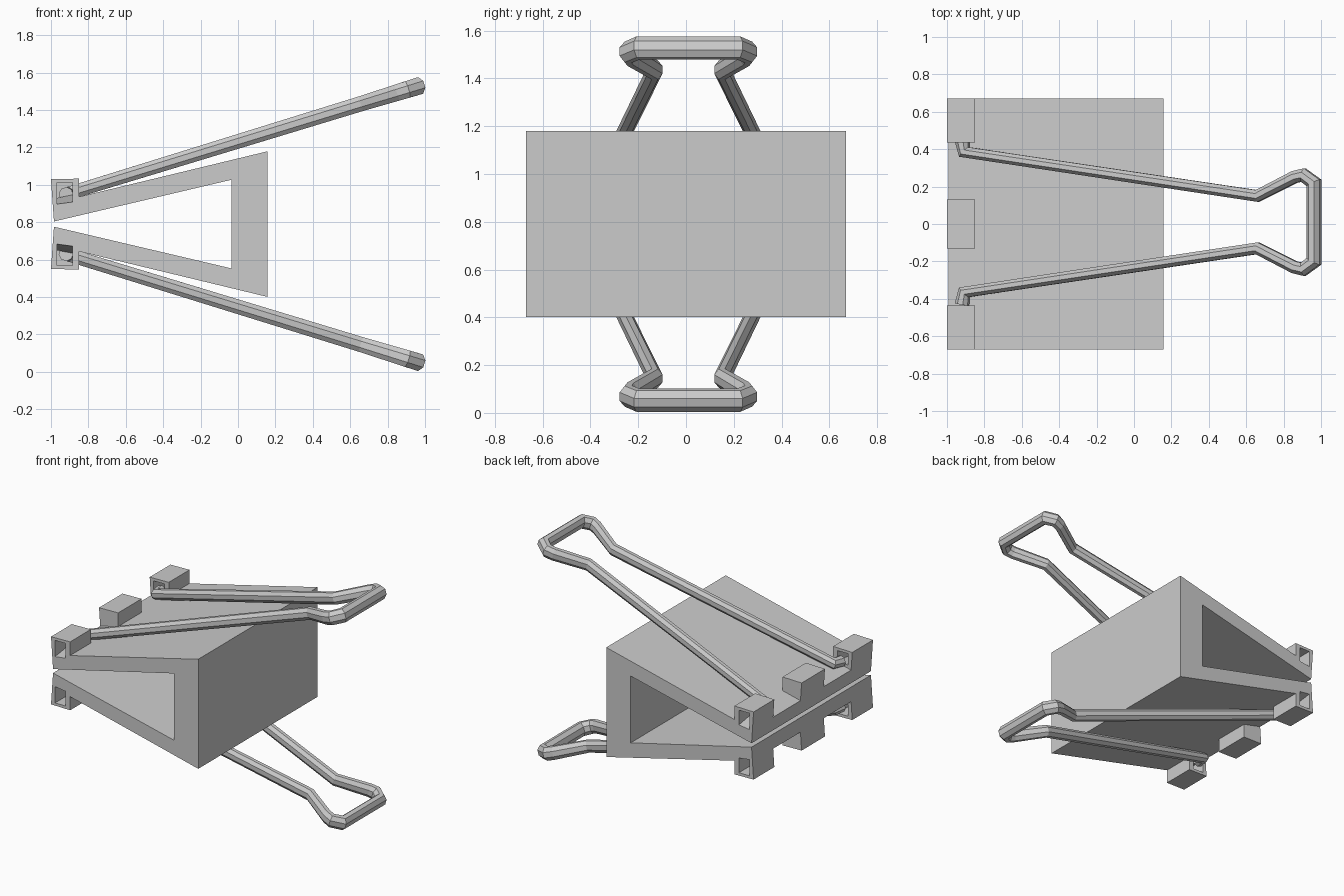
import bpy, bmesh, math
from mathutils import Vector

if "Cube" in bpy.data.objects:
    bpy.data.objects.remove(bpy.data.objects["Cube"])

C = 0.79          # height of the horizontal mirror plane
W = 0.67          # half width of the clip body


def finish(name, bm):
    bmesh.ops.recalc_face_normals(bm, faces=bm.faces)
    me = bpy.data.meshes.new(name)
    bm.to_mesh(me)
    bm.free()
    ob = bpy.data.objects.new(name, me)
    bpy.context.collection.objects.link(ob)
    return ob


def loft(bm, rings):
    """Bridge a list of equal-sized point rings and cap both ends."""
    vs = [[bm.verts.new(p) for p in r] for r in rings]
    n = len(vs[0])
    for a, b in zip(vs, vs[1:]):
        for i in range(n):
            j = (i + 1) % n
            bm.faces.new((a[i], a[j], b[j], b[i]))
    bm.faces.new(vs[0])
    bm.faces.new(vs[-1])


def ring(profile, y, sz=1):
    return [(x, y, C + sz * h) for x, h in profile]


# Tapered sockets in the four end knuckles
bm = bmesh.new()
hole_out = [(-0.968, 0.106), (-0.885, 0.117), (-0.885, 0.222), (-0.968, 0.222)]
hole_in = [(-0.968, 0.141), (-0.885, 0.157), (-0.885, 0.222), (-0.968, 0.222)]
for sz in (1, -1):
    for sy in (1, -1):
        loft(bm, [ring(hole_out, sy * 0.675, sz), ring(hole_in, sy * 0.43, sz)])
cutter = finish("socket_cutter", bm)
cutter.hide_render = True
cutter.hide_viewport = True
cutter.display_type = 'WIRE'


def cut(ob):
    m = ob.modifiers.new("sockets", 'BOOLEAN')
    m.operation = 'DIFFERENCE'
    m.solver = 'EXACT'
    m.object = cutter


# Wedge-shaped spring body, open at the jaw
half = [(0.157, 0.389), (-0.991, 0.112), (-0.984, 0.014), (-0.035, 0.237)]
profile = half + [(x, -h) for x, h in reversed(half)]
bm = bmesh.new()
loft(bm, [ring(profile, -W), ring(profile, W)])
cut(finish("spring_body", bm))

# Hinge knuckles along both jaw edges
knuckle = [(-0.991, 0.112), (-0.85, 0.146), (-0.85, 0.243), (-1.0, 0.24)]
for side, sz in (("upper", 1), ("lower", -1)):
    for spot, y0, y1 in (("front", -W, -0.437), ("middle", -0.131, 0.131), ("back", 0.437, W)):
        bm = bmesh.new()
        loft(bm, [ring(knuckle, y0, sz), ring(knuckle, y1, sz)])
        ob = finish(f"{side}_{spot}_knuckle", bm)
        if spot != "middle":
            cut(ob)

# Octagonal wire handles: x, y, in-plane radius, thickness radius
path = [(-0.92, 0.44, 0.038, 0.038), (-0.907, 0.375, 0.031, 0.038),
        (0.66, 0.14, 0.033, 0.044), (0.86, 0.242, 0.035, 0.048),
        (0.905, 0.252, 0.036, 0.049), (0.962, 0.21, 0.037, 0.05)]
path += [(x, -y, a, b) for x, y, a, b in reversed(path)]
SLOPE = 0.3066
normal = Vector((-SLOPE, 0, 1)).normalized()


def handle(name, sz):
    pts = [Vector((p[0], p[1], 0)) for p in path]
    rings = []
    for i, (x, y, ri, rn) in enumerate(path):
        d0 = (pts[i] - pts[max(i - 1, 0)]).normalized()
        d1 = (pts[min(i + 1, len(pts) - 1)] - pts[i]).normalized()
        t = (d0 + d1).normalized()
        ref = d1 if d1.length else d0
        side = Vector((-t.y, t.x, 0)) / max(t.dot(ref), 0.6)    # mitred corner
        side.z = SLOPE * side.x
        c = Vector((x, y + 0.01, 0.16 + SLOPE * (x + 0.92)))
        r = []
        for k in range(8):
            a = math.radians(22.5 + 45 * k)
            p = c + side * (ri * math.cos(a)) + normal * (rn * math.sin(a))
            r.append((p.x, p.y, C + sz * p.z))
        rings.append(r)
    bm = bmesh.new()
    loft(bm, rings)
    finish(name, bm)


handle("upper_wire_handle", 1)
handle("lower_wire_handle", -1)
